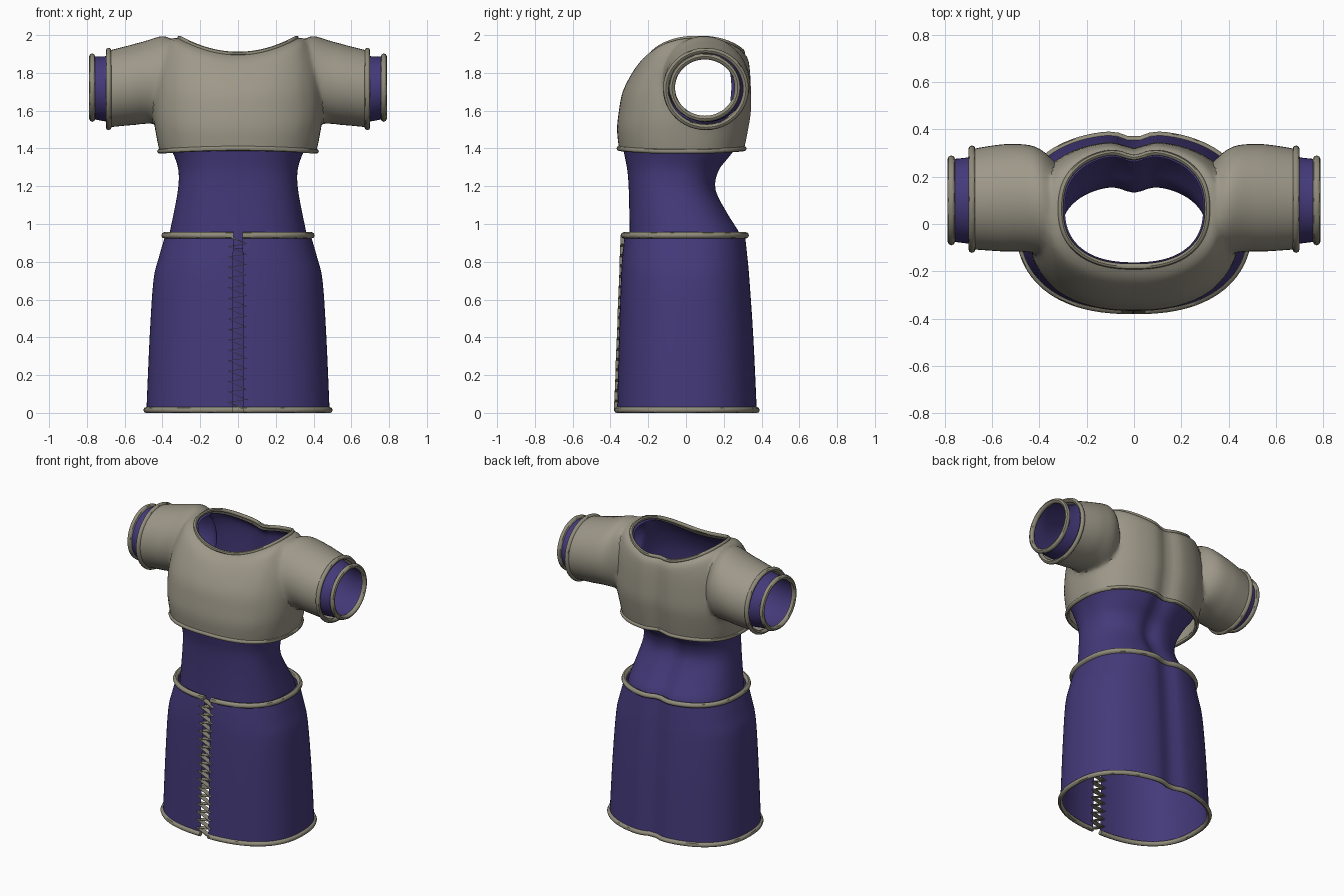
import bpy, bmesh, math
from mathutils import Vector

cube = bpy.data.objects.get("Cube")
if cube:
    bpy.data.objects.remove(cube, do_unlink=True)


def material(name, rgb):
    m = bpy.data.materials.new(name)
    m.use_nodes = True
    m.diffuse_color = (*rgb, 1)
    m.node_tree.nodes["Principled BSDF"].inputs["Base Color"].default_value = (*rgb, 1)
    return m


PURPLE = material("purple cloth", (0.058, 0.042, 0.195))
BEIGE = material("beige cloth", (0.34, 0.315, 0.25))
TRIM = material("dull beige trim", (0.28, 0.26, 0.195))
PARTS = []


def add_object(name, data, *mats):
    obj = bpy.data.objects.new(name, data)
    bpy.context.scene.collection.objects.link(obj)
    for m in mats:
        data.materials.append(m)
    return obj


def bake(obj):
    """Replace an object by its evaluated mesh."""
    bpy.context.view_layer.update()
    deps = bpy.context.evaluated_depsgraph_get()
    mesh = bpy.data.meshes.new_from_object(obj.evaluated_get(deps))
    name = obj.name
    bpy.data.objects.remove(obj, do_unlink=True)
    return add_object(name, mesh)


def spline(keys, steps=4):
    """Catmull-Rom interpolation of section keys."""
    out = []
    for i in range(len(keys) - 1):
        a, b, c, d = (keys[min(max(j, 0), len(keys) - 1)] for j in range(i - 1, i + 3))
        for k in range(steps):
            t = k / steps
            out.append(tuple(0.5 * (2 * q + (r - p) * t + (2 * p - 5 * q + 4 * r - s) * t ** 2
                                    + (3 * q - p - 3 * r + s) * t ** 3)
                             for p, q, r, s in zip(a, b, c, d)))
    return out + [keys[-1]]


def body_ring(key, gap=0.0, grow=0.0, n=96):
    """Rounded body section with a soft crease at the centre back."""
    z, rx, front, back, lift = key
    rx, front, back = rx + grow, front - grow, back + grow
    pts = []
    for i in range(n):
        t = i / (n - 1) if gap else i / n
        a = -math.pi / 2 + gap + t * (2 * math.pi - 2 * gap)
        c, s = math.cos(a), math.sin(a)
        power = 2 / 2.4
        x = rx * math.copysign(abs(c) ** power, c)
        y = (front + back) / 2 + (back - front) / 2 * math.copysign(abs(s) ** power, s)
        if s > 0:
            y -= 0.03 * math.exp(-(x / 0.06) ** 2)
        pts.append(Vector((x, y, z + lift * (x / rx) ** 2)))
    return pts


def sleeve_ring(key, side, n=48):
    x, zc, rz, yc, ry = key
    angles = [2 * math.pi * i / n for i in range(n)]
    return [Vector((side * x, yc + ry * math.cos(a), zc + rz * math.sin(a))) for a in angles]


def add_loft(bm, rings, closed=True, caps=False):
    rows = [[bm.verts.new(p) for p in ring] for ring in rings]
    n = len(rows[0])
    for low, high in zip(rows, rows[1:]):
        for i in range(n if closed else n - 1):
            j = (i + 1) % n
            bm.faces.new((low[i], low[j], high[j], high[i]))
    if caps:
        for row in (rows[0], rows[-1]):
            mid = bm.verts.new(sum((v.co for v in row), Vector()) / n)
            for i in range(n):
                bm.faces.new((row[i], row[(i + 1) % n], mid)).material_index = 1


def finish(bm, name, *mats):
    bmesh.ops.recalc_face_normals(bm, faces=bm.faces)
    mesh = bpy.data.meshes.new(name)
    bm.to_mesh(mesh)
    bm.free()
    return add_object(name, mesh, *mats)


def garment(name, body_keys, sleeve_keys, mat):
    """Join body and sleeves, open the ends, and soften the armhole seams."""
    bm = bmesh.new()
    add_loft(bm, [body_ring(k) for k in spline(body_keys)], caps=True)
    body = finish(bm, name, mat, TRIM)
    bm = bmesh.new()
    for side in (-1, 1):
        add_loft(bm, [sleeve_ring(k, side) for k in spline(sleeve_keys)], caps=True)
    arms = finish(bm, name + "_sleeves", mat, TRIM)
    arms.hide_render = True
    mod = body.modifiers.new("join", 'BOOLEAN')
    mod.operation, mod.solver, mod.object = 'UNION', 'EXACT', arms
    body = bake(body)
    bpy.data.objects.remove(arms, do_unlink=True)
    bm = bmesh.new()
    bm.from_mesh(body.data)
    bmesh.ops.delete(bm, geom=[f for f in bm.faces if f.material_index == 1], context='FACES')
    bmesh.ops.remove_doubles(bm, verts=bm.verts, dist=0.003)
    seam = [v for v in bm.verts if 0.34 < abs(v.co.x) < 0.54 and v.co.z > 1.46
            and not v.is_boundary]
    for _ in range(5):
        bmesh.ops.smooth_vert(bm, verts=seam, factor=0.5,
                              use_axis_x=True, use_axis_y=True, use_axis_z=True)
    bm.to_mesh(body.data)
    bm.free()
    body.data.materials.clear()
    body.data.materials.append(mat)
    PARTS.append(body)


def piping(name, pts, radius, cyclic=True):
    """Round trim along a path."""
    cu = bpy.data.curves.new(name, 'CURVE')
    cu.dimensions = '3D'
    cu.bevel_depth, cu.bevel_resolution, cu.use_fill_caps = radius, 2, True
    sp = cu.splines.new('POLY')
    sp.points.add(len(pts) - 1)
    for p, co in zip(sp.points, pts):
        p.co = (*co, 1)
    sp.use_cyclic_u = cyclic
    PARTS.append(bake(add_object(name, cu, TRIM)))


# Section keys: height, half width, front y, back y, side lift
top_keys = [(1.40, .415, -.355, .315, -.015), (1.5, .44, -.365, .335, 0),
            (1.6, .45, -.355, .35, 0), (1.7, .445, -.335, .35, .02),
            (1.8, .42, -.285, .345, .06), (1.865, .37, -.235, .335, .105),
            (1.9, .31, -.18, .31, .085)]
waist_keys = [(.87, .372, -.3, .3, 0), (.95, .362, -.3, .29, 0), (1.05, .342, -.3, .23, 0),
              (1.18, .318, -.303, .165, 0), (1.28, .315, -.31, .18, 0),
              (1.36, .338, -.325, .24, 0), (1.42, .37, -.337, .28, 0)]
skirt_keys = [(.015, .485, -.365, .38, 0), (.4, .468, -.355, .362, 0),
              (.7, .448, -.345, .342, 0), (.82, .42, -.338, .332, 0),
              (.94, .385, -.325, .32, 0)]
# Sleeve keys: x, centre z, radius z, centre y, radius y
sleeve_keys = [(.30, 1.73, .19, .04, .18), (.38, 1.76, .238, .09, .22),
               (.46, 1.755, .225, .11, .23), (.57, 1.735, .212, .11, .225),
               (.685, 1.715, .203, .105, .212)]

# Cropped top and the dress beneath it
garment("cropped_top", top_keys, sleeve_keys, BEIGE)
d = 0.018
lining = [(z - (d if z > 1.82 else 0), rx - d, f + d, b - d, lift)
          for z, rx, f, b, lift in top_keys[1:]]
under_sleeve = [(x, zc, rz - d, yc, ry - d) for x, zc, rz, yc, ry in sleeve_keys[:-1]]
under_sleeve += [(.69, 1.716, .174, .1, .184), (.772, 1.722, .165, .1, .174)]
garment("under_dress", waist_keys + lining, under_sleeve, PURPLE)

# Skirt, open at the front
GAP = 0.035
bm = bmesh.new()
add_loft(bm, [body_ring(k, GAP) for k in spline(skirt_keys)], closed=False)
PARTS.append(finish(bm, "skirt", PURPLE))

# Piped edges
piping("skirt_hem", body_ring(skirt_keys[0], GAP), 0.016, False)
piping("skirt_belt", body_ring(skirt_keys[-1], GAP, 0.004), 0.017, False)
piping("top_hem", body_ring(top_keys[0]), 0.013)
piping("neckline", body_ring(top_keys[-1]), 0.012)
for side, label in ((1, "left"), (-1, "right")):
    piping(label + "_top_cuff", sleeve_ring(sleeve_keys[-1], side), 0.015)
    piping(label + "_under_cuff", sleeve_ring(under_sleeve[-1], side), 0.016)

# Zigzag lacing across the skirt opening
bm = bmesh.new()
steps, rows = 17, []
for i in range(steps):
    z = 0.045 + 0.88 * i / (steps - 1)
    for x, dz in ((0.045, -0.03), (-0.05, 0.012)):
        y = -0.362 + 0.038 * z
        rows.append([bm.verts.new((x, y + dy, max(z + dz, 0.008))) for dy in (-0.02, 0.016)])
for a, b in zip(rows, rows[1:]):
    bm.faces.new((a[0], a[1], b[1], b[0]))
lacing = finish(bm, "lacing", TRIM)
mod = lacing.modifiers.new("thickness", 'SOLIDIFY')
mod.thickness, mod.offset = 0.009, 0
PARTS.append(bake(lacing))

# Smooth shading with sharp folds kept
bpy.ops.object.select_all(action='DESELECT')
for obj in PARTS:
    obj.select_set(True)
bpy.context.view_layer.objects.active = PARTS[0]
bpy.ops.object.shade_smooth_by_angle(angle=math.radians(45))
